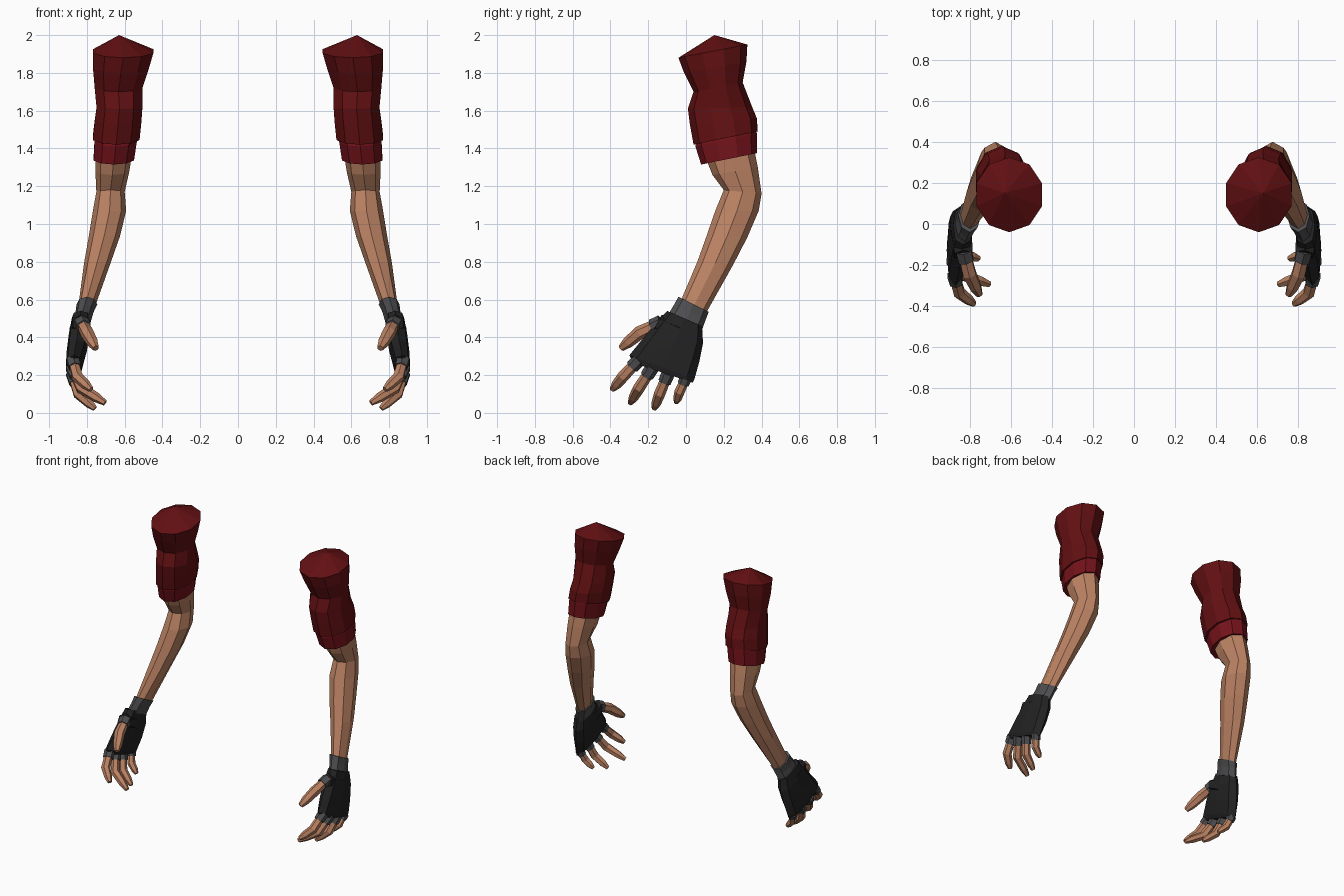
import bpy, bmesh, math
from mathutils import Vector

cube = bpy.data.objects.get("Cube")
if cube:
    bpy.data.objects.remove(cube, do_unlink=True)


def material(name, rgb):
    m = bpy.data.materials.new(name)
    m.use_nodes = True
    m.diffuse_color = (*rgb, 1)
    m.node_tree.nodes["Principled BSDF"].inputs["Base Color"].default_value = (*rgb, 1)
    return m


RED = material("dark red cloth", (0.12, 0.005, 0.006))
CUFF = material("red cuff cloth", (0.17, 0.006, 0.01))
SKIN = material("skin", (0.50, 0.225, 0.125))
BLACK = material("black leather", (0.016, 0.016, 0.016))
GREY = material("grey knit", (0.075, 0.075, 0.08))


def skin_rings(name, rings, mat, apex=None):
    """Bridge rings of points, close the ends and mirror to the other side."""
    bm = bmesh.new()
    loops = [[bm.verts.new(p) for p in ring] for ring in rings]
    n = len(loops[0])
    for a, b in zip(loops, loops[1:]):
        for i in range(n):
            j = (i + 1) % n
            bm.faces.new((a[i], a[j], b[j], b[i]))
    bm.faces.new(loops[-1])
    if apex:
        top = bm.verts.new(apex)
        for i in range(n):
            bm.faces.new((top, loops[0][i], loops[0][(i + 1) % n]))
    else:
        bm.faces.new(loops[0])
    bmesh.ops.recalc_face_normals(bm, faces=bm.faces)
    mesh = bpy.data.meshes.new(name)
    bm.to_mesh(mesh)
    bm.free()
    mesh.materials.append(mat)
    ob = bpy.data.objects.new(name, mesh)
    bpy.context.collection.objects.link(ob)
    ob.modifiers.new("other_side", "MIRROR").use_mirror_merge = False


def loft(name, stations, mat, sides=8, power=1.0, apex=None):
    """Each station: front (y, z), back (y, z), inner x, outer x."""
    rings = []
    for fy, fz, by, bz, x0, x1 in stations:
        mid = Vector(((x0 + x1) / 2, (fy + by) / 2, (fz + bz) / 2))
        across = Vector(((x1 - x0) / 2, 0, 0))
        depth = Vector((0, (by - fy) / 2, (bz - fz) / 2))
        ring = []
        for i in range(sides):
            a = math.tau * i / sides + math.pi / 2
            c, s = math.cos(a), math.sin(a)
            c = math.copysign(abs(c) ** power, c)
            s = math.copysign(abs(s) ** power, s)
            ring.append(mid + across * c + depth * s)
        rings.append(ring)
    skin_rings(name, rings, mat, apex)


def tube(name, path, radii, mat, sides=6):
    pts = [Vector(p) for p in path]
    rings = []
    for i, (p, r) in enumerate(zip(pts, radii)):
        d = (pts[min(i + 1, len(pts) - 1)] - pts[max(i - 1, 0)]).normalized()
        u = d.cross(Vector((1, 0, 0))).normalized()
        v = d.cross(u)
        rings.append([p + r * (u * math.cos(math.tau * k / sides) + v * math.sin(math.tau * k / sides))
                      for k in range(sides)])
    skin_rings(name, rings, mat)


# Sleeve and its cuff
loft("sleeve", [
    (-.04, 1.88, .325, 1.95, .44, .775),
    (-.01, 1.80, .32, 1.86, .465, .775),
    (.04, 1.70, .30, 1.75, .50, .765),
    (.01, 1.61, .35, 1.62, .50, .755),
    (.02, 1.53, .375, 1.56, .505, .765),
    (.04, 1.42, .38, 1.49, .515, .775)], RED, 10, apex=(.63, .15, 2.0))
loft("sleeve_cuff", [
    (.055, 1.44, .37, 1.51, .53, .76),
    (.05, 1.41, .375, 1.48, .53, .765),
    (.08, 1.315, .375, 1.375, .545, .77)], CUFF, 10)

# Bare arm with bent elbow
loft("arm", [
    (.10, 1.36, .36, 1.40, .56, .755),
    (.14, 1.26, .38, 1.30, .575, .755),
    (.20, 1.18, .40, 1.16, .60, .75),
    (.155, 1.07, .385, 1.07, .592, .768),
    (.11, .94, .325, .93, .625, .79),
    (.06, .80, .25, .785, .675, .815),
    (-.025, .60, .11, .535, .755, .845)], SKIN)

# Glove: wrist band and hand
loft("wrist_band", [
    (-.04, .615, .12, .535, .745, .855),
    (-.065, .57, .105, .495, .765, .86),
    (-.095, .52, .085, .44, .78, .875)], GREY)
loft("glove", [
    (-.10, .54, .085, .46, .785, .88),
    (-.16, .475, .09, .37, .785, .895),
    (-.235, .385, .07, .27, .80, .907),
    (-.30, .305, .045, .18, .825, .912),
    (-.28, .265, .035, .16, .84, .905)], BLACK, 8, .75)
tube("glove_thumb_mound", [(.84, -.04, .42), (.83, -.15, .475)], [.06, .05], BLACK)

# Fingers and thumb: knuckle, middle joint, tip, width
fingers = {
    "index": ((.872, -.26, .27), (.85, -.335, .19), (.785, -.385, .13), .031),
    "middle": ((.875, -.185, .23), (.83, -.25, .13), (.715, -.29, .06), .031),
    "ring": ((.875, -.10, .195), (.845, -.14, .10), (.765, -.165, .03), .03),
    "pinky": ((.87, -.005, .175), (.85, -.035, .11), (.80, -.05, .06), .027),
    "thumb": ((.825, -.145, .47), (.80, -.245, .425), (.757, -.335, .35), .036),
}
for label, (base, joint, tip, r) in fingers.items():
    b, j, t = Vector(base), Vector(joint), Vector(tip)
    tube(label + "_finger", [b, j, j.lerp(t, .7), t + (t - j) * .1],
         [r * .9, r, r * .85, r * .5], SKIN)
    tube(label + "_glove_ring", [b - (j - b) * .15, b.lerp(j, .35)],
         [r * 1.2, r * 1.15], GREY)
